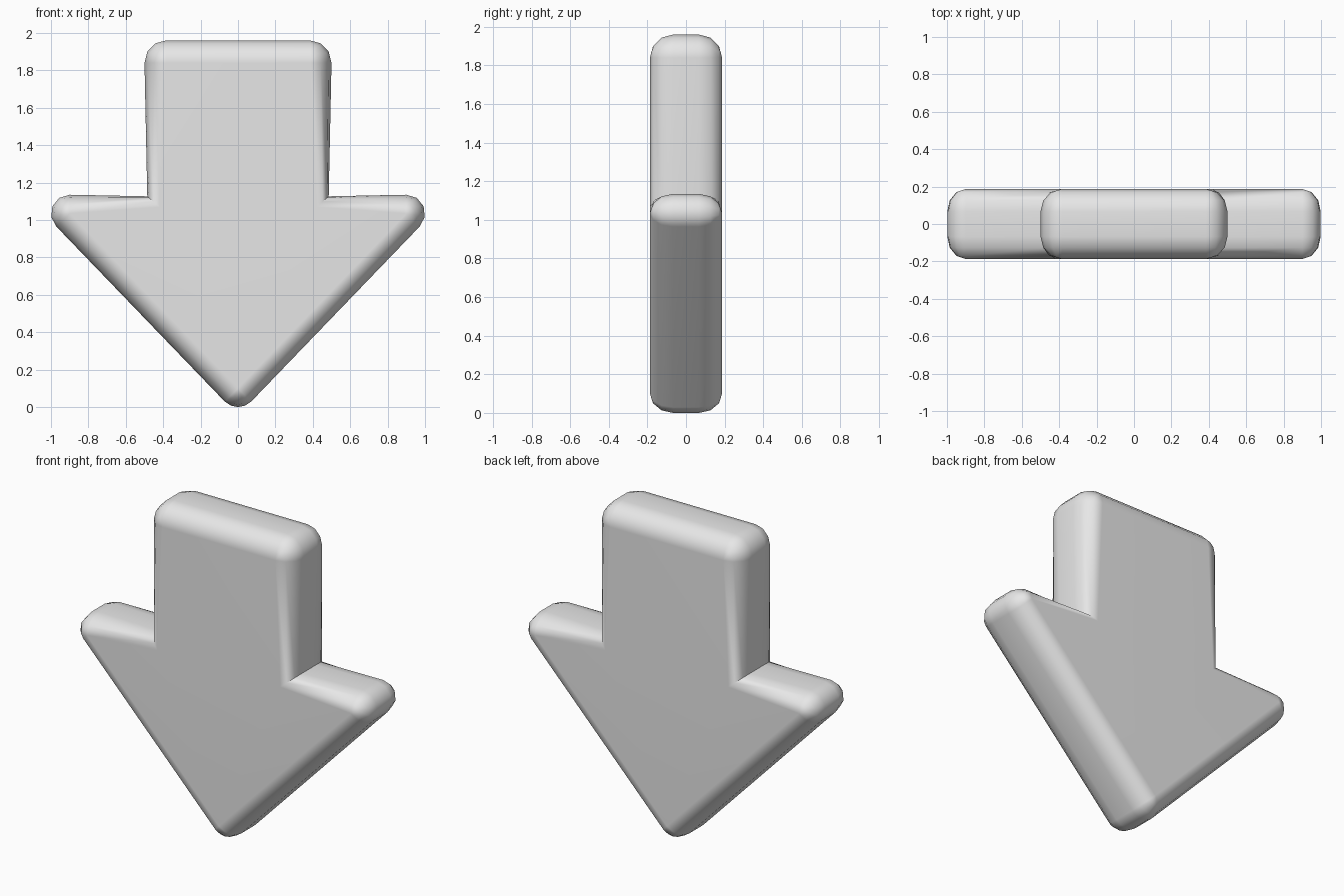
import bpy, bmesh
from math import sin, cos, radians

cube = bpy.data.objects.get("Cube")
if cube:
    bpy.data.objects.remove(cube, do_unlink=True)

grey = bpy.data.materials.new("light_grey")
grey.use_nodes = True
colour = (0.8, 0.8, 0.8, 1)
grey.diffuse_color = colour
grey.node_tree.nodes["Principled BSDF"].inputs["Base Color"].default_value = colour

# Corners of the right half: centre x, z, radius x, z, start angle, end angle, segments
corners = [
    (0.385, 1.84, 0.115, 0.12, 90, 0, 3),     # shaft top
    (0.42, 1.07, 0.092, 0.08, 45, 45, 0),     # notch between shaft and head
    (0.90, 1.035, 0.10, 0.10, 90, -45, 4),    # head wing
    (0.0, 0.10, 0.10, 0.10, -45, -90, 2),     # tip
]
HALF_DEPTH, ROUND, STEPS = 0.187, 0.12, 3


def outline(spread):
    """Arrow outline, from the flat face edge (0) out to the rim (1)."""
    half = []
    for px, pz, rx, rz, start, end, count in corners:
        for i in range(count + 1):
            a = radians(start + (end - start) * i / max(count, 1))
            half.append((px + spread * rx * cos(a), pz + spread * rz * sin(a)))
    return half + [(-x, z) for x, z in reversed(half)]


# Rounded section through the thickness, front to back
section = []
for i in range(STEPS + 1):
    a = radians(90 * i / STEPS)
    section.append((-(HALF_DEPTH - ROUND) - ROUND * cos(a), sin(a)))
section += [(-y, s) for y, s in reversed(section)]

# Arrow body: bridge the outlines and cap both faces
bm = bmesh.new()
rings = [[bm.verts.new((x, y, z)) for x, z in outline(s)] for y, s in section]
for near, far in zip(rings, rings[1:]):
    for i in range(len(near)):
        j = (i + 1) % len(near)
        bm.faces.new((near[i], near[j], far[j], far[i]))
bm.faces.new(rings[0])
bm.faces.new(rings[-1])
bmesh.ops.remove_doubles(bm, verts=bm.verts[:], dist=0.0005)
bmesh.ops.recalc_face_normals(bm, faces=bm.faces[:])
mesh = bpy.data.meshes.new("down_arrow")
bm.to_mesh(mesh)
bm.free()
mesh.materials.append(grey)

arrow = bpy.data.objects.new("down_arrow", mesh)
bpy.context.collection.objects.link(arrow)
bpy.ops.object.select_all(action="DESELECT")
arrow.select_set(True)
bpy.context.view_layer.objects.active = arrow
bpy.ops.object.shade_smooth_by_angle(angle=radians(50))

# Keep the broad faces flat under the smooth shading
weighted = arrow.modifiers.new("flat_faces", "WEIGHTED_NORMAL")
weighted.keep_sharp = True
